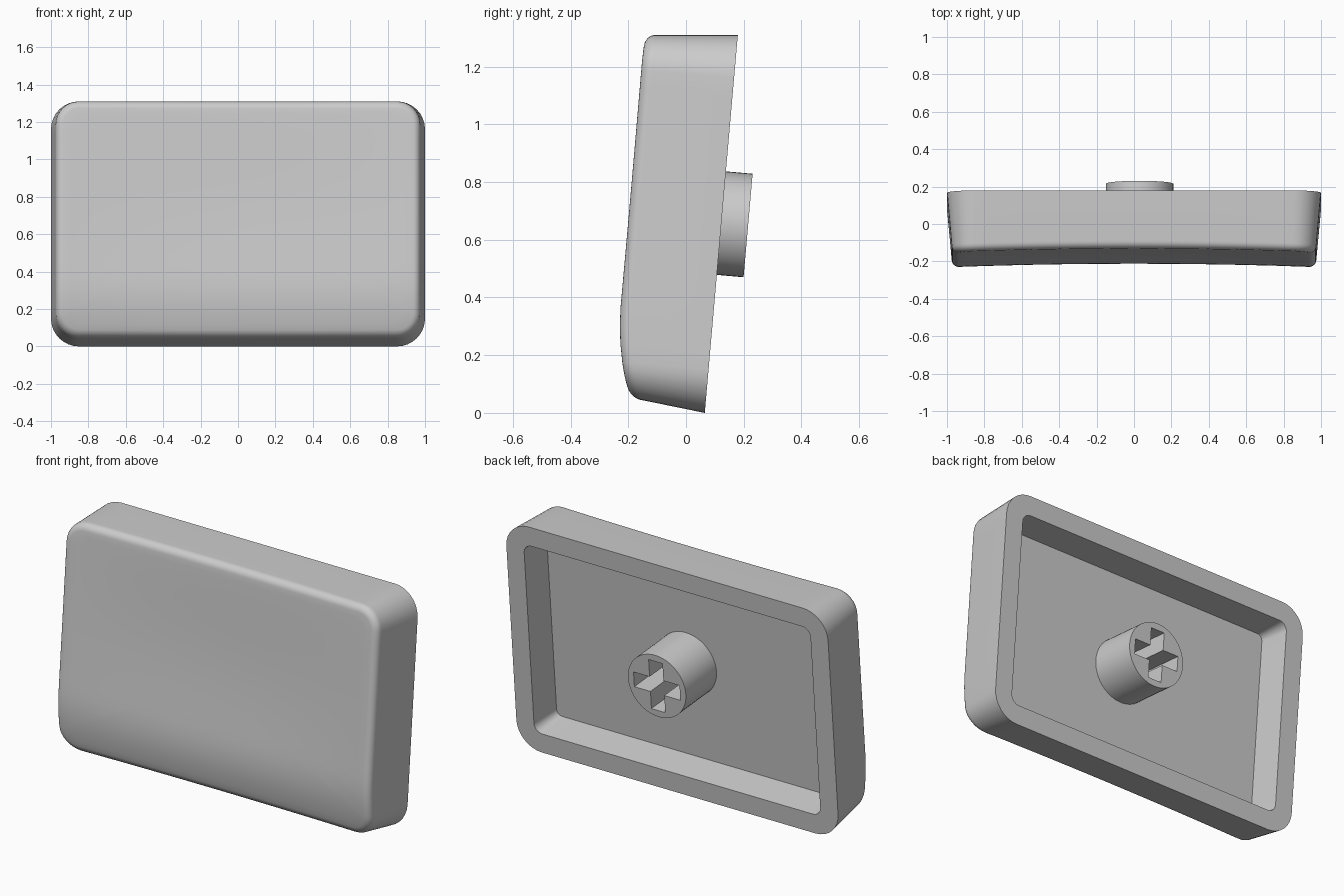
import bpy, bmesh, math
from mathutils import Matrix

if "Cube" in bpy.data.objects:
    bpy.data.objects.remove(bpy.data.objects["Cube"])

# Local frame: x across, y up along the back plane, z out towards the front
TILT = math.radians(5)
S, C = math.sin(TILT), math.cos(TILT)
FRAME = Matrix(((1, 0, 0, 0), (0, S, -C, 0.065), (0, C, S, 0), (0, 0, 0, 1)))
WIDTH, HEIGHT, CORNER = 2.0, 1.315, 0.15
FILLET, DRAFT = 0.04, 0.025
CAVITY_DEPTH = 0.18

grey = bpy.data.materials.new("light_grey")
grey.diffuse_color = (0.6, 0.6, 0.6, 1)
grey.use_nodes = True
grey.node_tree.nodes["Principled BSDF"].inputs["Base Color"].default_value = grey.diffuse_color


def front_height(x, y):
    """Dished front surface that rolls back near its lower edge."""
    drop = 0.57 * max(0, 0.35 - y) ** 2
    bowl = max(0, 1 - ((y - 0.72) / 0.55) ** 2) ** 2
    dish = max(0, 1 - (x / 0.97) ** 2) * (0.017 + 0.012 * bowl)
    return 0.324 - drop - dish


def outline(inset, radius, nx=24, ny=16, nc=8):
    """Rounded rectangle with a fixed number of points."""
    a, y0, y1 = WIDTH / 2 - inset, inset, HEIGHT - inset
    centres = [(a - radius, y1 - radius), (-a + radius, y1 - radius),
               (-a + radius, y0 + radius), (a - radius, y0 + radius)]
    pts = []
    for i, (cx, cy) in enumerate(centres):
        for k in range(nc + 1):
            t = math.pi / 2 * (i + k / nc)
            pts.append((cx + radius * math.cos(t), cy + radius * math.sin(t)))
        # straight run to the next corner
        ex, ey = pts[-1]
        nxt = centres[(i + 1) % 4]
        t = math.pi / 2 * (i + 1)
        fx, fy = nxt[0] + radius * math.cos(t), nxt[1] + radius * math.sin(t)
        n = nx if i % 2 == 0 else ny
        for k in range(1, n):
            pts.append((ex + (fx - ex) * k / n, ey + (fy - ey) * k / n))
    return pts


def finish(ob):
    ob.data.transform(FRAME)
    ob.data.materials.clear()
    ob.data.materials.append(grey)
    bpy.ops.object.select_all(action='DESELECT')
    ob.select_set(True)
    bpy.context.view_layer.objects.active = ob
    bpy.ops.object.shade_smooth_by_angle(angle=math.radians(30))


# Cap shell: cavity floor, cavity wall, rim, drafted sides, fillet, dished front
bm = bmesh.new()
rings = []


def add_ring(pts, height):
    rings.append([bm.verts.new((x, y, height(x, y))) for x, y in pts])


add_ring(outline(0.125, 0.035), lambda x, y: CAVITY_DEPTH)
add_ring(outline(0.11, 0.05), lambda x, y: 0)
add_ring(outline(0, CORNER), lambda x, y: 0)
for k in range(7):
    a = math.pi / 2 * k / 6
    d = DRAFT + FILLET * (1 - math.cos(a))
    add_ring(outline(d, CORNER - d),
             lambda x, y: front_height(x, y) - FILLET * (1 - math.sin(a)))
edge = outline(DRAFT + FILLET, CORNER - DRAFT - FILLET)
mid = HEIGHT / 2
for t in (0.95, 0.9, 0.84, 0.78, 0.7, 0.6, 0.5, 0.4, 0.3, 0.2, 0.1):
    add_ring([(x * t, mid + (y - mid) * t) for x, y in edge], front_height)

n = len(rings[0])
for r0, r1 in zip(rings, rings[1:]):
    for i in range(n):
        j = (i + 1) % n
        bm.faces.new((r0[i], r0[j], r1[j], r1[i]))
bm.faces.new(rings[0])
centre = bm.verts.new((0, mid, front_height(0, mid)))
for i in range(n):
    bm.faces.new((rings[-1][i], rings[-1][(i + 1) % n], centre))
bmesh.ops.recalc_face_normals(bm, faces=bm.faces)
mesh = bpy.data.meshes.new("cap_shell")
bm.to_mesh(mesh)
bm.free()
shell = bpy.data.objects.new("cap_shell", mesh)
bpy.context.collection.objects.link(shell)
finish(shell)

# Mounting post: round profile with a cross-shaped socket, extruded from the floor
POST_X, POST_Y, POST_R, POST_END = 0.03, 0.66, 0.18, -0.093
L, H = 0.143, 0.043
circle = [(POST_R * math.cos(math.tau * k / 48), POST_R * math.sin(math.tau * k / 48))
          for k in range(48)]
cross = [(L, -H), (L, H), (H, H), (H, L), (-H, L), (-H, H),
         (-L, H), (-L, -H), (-H, -H), (-H, -L), (H, -L), (H, -H)]
curve = bpy.data.curves.new("mounting_post", 'CURVE')
curve.dimensions = '2D'
curve.fill_mode = 'BOTH'
curve.extrude = (CAVITY_DEPTH + 0.004 - POST_END) / 2
for pts in (circle, cross):
    sp = curve.splines.new('POLY')
    sp.points.add(len(pts) - 1)
    for p, (x, y) in zip(sp.points, pts):
        p.co = (x, y, 0, 1)
    sp.use_cyclic_u = True
post = bpy.data.objects.new("mounting_post", curve)
bpy.context.collection.objects.link(post)
bpy.ops.object.select_all(action='DESELECT')
post.select_set(True)
bpy.context.view_layer.objects.active = post
bpy.ops.object.convert(target='MESH')
post = bpy.context.view_layer.objects.active
post.data.transform(Matrix.Translation((POST_X, POST_Y, POST_END + (CAVITY_DEPTH + 0.004 - POST_END) / 2)))
bm = bmesh.new()
bm.from_mesh(post.data)
bmesh.ops.remove_doubles(bm, verts=bm.verts, dist=1e-4)
bmesh.ops.recalc_face_normals(bm, faces=bm.faces)
bm.to_mesh(post.data)
bm.free()
finish(post)
